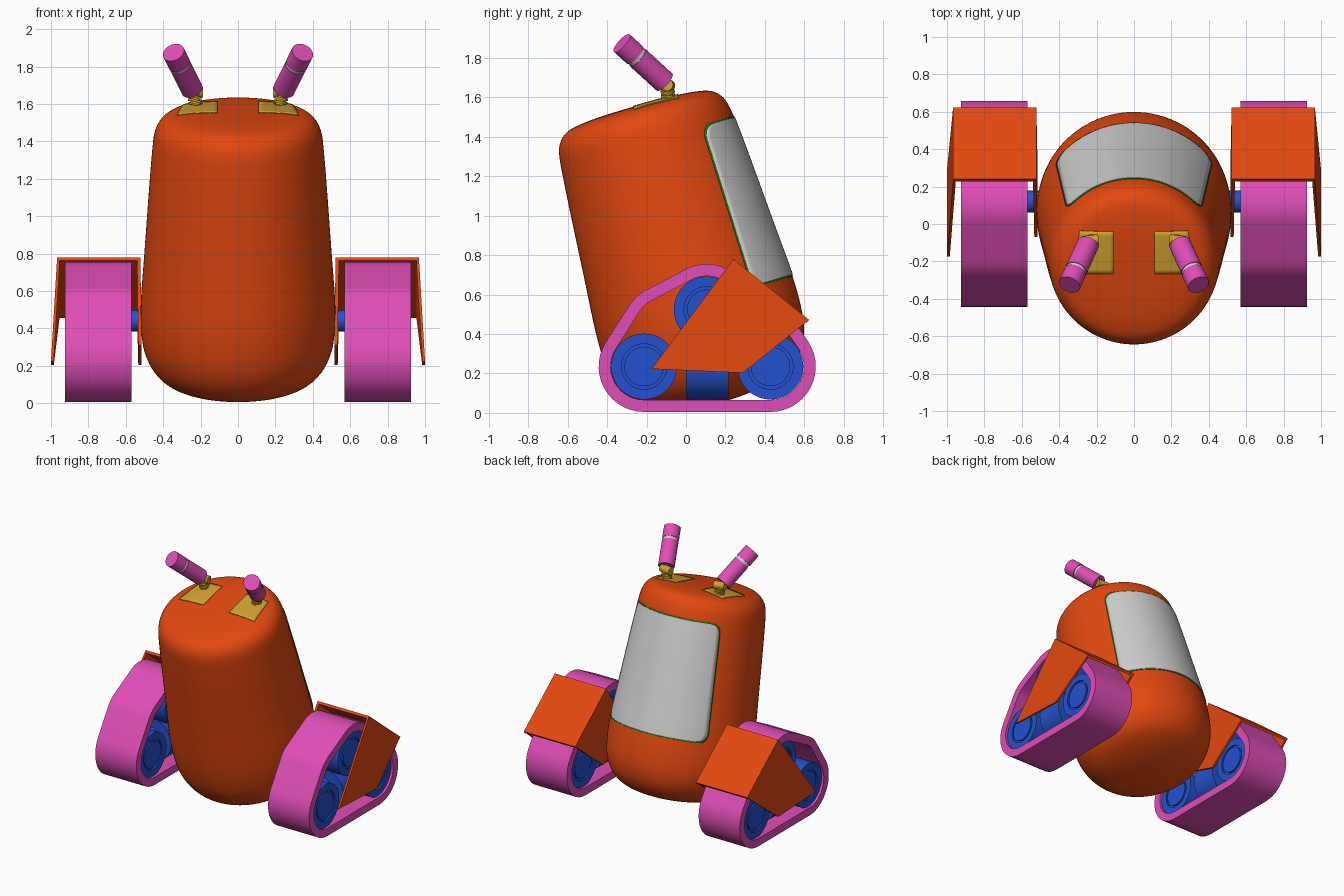
import bpy, bmesh, math
from mathutils import Matrix, Vector

cube = bpy.data.objects.get("Cube")
if cube:
    bpy.data.objects.remove(cube)


def material(name, rgb):
    m = bpy.data.materials.new(name)
    m.use_nodes = True
    m.diffuse_color = (*rgb, 1)
    m.node_tree.nodes["Principled BSDF"].inputs["Base Color"].default_value = (*rgb, 1)
    return m


ORANGE = material("orange", (0.76, 0.065, 0.005))
PINK = material("pink", (0.74, 0.075, 0.47))
BLUE = material("blue", (0.018, 0.085, 0.62))
YELLOW = material("yellow", (0.62, 0.36, 0.03))
GREY = material("light grey", (0.62, 0.62, 0.62))
GREEN = material("green", (0.01, 0.2, 0.01))


def finish(name, bm, mat, matrix=None, mirror=False, smooth=True, solid=0):
    """Turn a bmesh into a named, coloured object."""
    bmesh.ops.remove_doubles(bm, verts=bm.verts, dist=1e-5)
    bmesh.ops.recalc_face_normals(bm, faces=bm.faces)
    if matrix:
        bm.transform(matrix)
    mesh = bpy.data.meshes.new(name)
    bm.to_mesh(mesh)
    bm.free()
    mesh.materials.append(mat)
    if smooth:
        mesh.shade_smooth()
        mesh.set_sharp_from_angle(angle=math.radians(35))
    ob = bpy.data.objects.new(name, mesh)
    bpy.context.collection.objects.link(ob)
    if solid:
        mod = ob.modifiers.new("thickness", "SOLIDIFY")
        mod.thickness, mod.offset = solid, 0
    if mirror:
        ob.modifiers.new("mirror", "MIRROR")
    return ob


def grid(rows, wrap_cols=False, wrap_rows=False):
    """Quads through equally long rows of points."""
    bm = bmesh.new()
    vs = [[bm.verts.new(p) for p in row] for row in rows]
    nr, nc = len(vs), len(vs[0])
    for i in range(nr if wrap_rows else nr - 1):
        for j in range(nc if wrap_cols else nc - 1):
            k, l = (i + 1) % nr, (j + 1) % nc
            bm.faces.new((vs[i][j], vs[i][l], vs[k][l], vs[k][j]))
    return bm


def lathe(name, profile, mat, matrix, seg=48, mirror=False):
    """Revolve (radius, height) points around local z."""
    turn = [2 * math.pi * j / seg for j in range(seg)]
    rows = [[(r * math.cos(a), r * math.sin(a), h) for a in turn] for r, h in profile]
    return finish(name, grid(rows, wrap_cols=True), mat, matrix, mirror)


def along(a, b):
    """Matrix with its origin at a and z pointing to b."""
    a, b = Vector(a), Vector(b)
    return Matrix.Translation(a) @ (b - a).to_track_quat("Z", "Y").to_matrix().to_4x4()


def rod(name, a, b, r, mat, seg=32):
    length = (Vector(b) - Vector(a)).length
    return lathe(name, [(0, 0), (r, 0), (r, length), (0, length)], mat, along(a, b), seg, True)


# Body: a leaning, softly tapered barrel
BODY = Matrix.Translation((0, -0.24, 1.53)) @ Matrix.Rotation(math.radians(16), 4, "X")
KEYS = [(0, .03), (.18, .027), (.3, .017), (.38, -.002), (.425, -.042), (.448, -.1),
        (.46, -.2), (.477, -.42), (.5, -.75), (.519, -1.02), (.518, -1.18), (.5, -1.3),
        (.452, -1.4), (.375, -1.47), (.26, -1.51), (.12, -1.53), (0, -1.535)]


def smooth_curve(keys, steps=4):
    pts = [Vector(k) for k in keys]
    out = []
    for i in range(len(pts) - 1):
        p0, p1, p2, p3 = (pts[max(0, min(len(pts) - 1, i + d))] for d in (-1, 0, 1, 2))
        for n in range(steps):
            t = n / steps
            out.append(p1 + t / 2 * ((p2 - p0) + t * (2 * p0 - 5 * p1 + 4 * p2 - p3
                       + t * (3 * p1 - p0 - 3 * p2 + p3))))
    return out + [pts[-1]]


PROFILE = smooth_curve(KEYS)
lathe("body", PROFILE, ORANGE, BODY, 96)


def profile_at(value, axis):
    """Other coordinate of the body profile where the given one is reached."""
    for p, q in zip(PROFILE, PROFILE[1:]):
        if min(p[axis], q[axis]) <= value <= max(p[axis], q[axis]) and p[axis] != q[axis]:
            return p[1 - axis] + (q[1 - axis] - p[1 - axis]) * (value - p[axis]) / (q[axis] - p[axis])
    return 0


# Back panel with a thin rim, following the body surface
def back_panel(name, mat, grow, lift):
    top, bottom, corner, n = -0.165 + grow, -1.01 - grow, 0.07, 32
    rows = []
    for i in range(n + 1):
        f = (1 - math.cos(math.pi * i / n)) / 2
        s = top + (bottom - top) * f
        r = profile_at(s, 1)
        t = max(0, 1 - min(top - s, s - bottom) / corner)
        half = math.radians(50.5 + 2.5 * f) + (grow - corner * (1 - math.sqrt(max(0, 1 - t * t)))) / r
        angles = [half * (2 * j / n - 1) for j in range(n + 1)]
        rows.append([((r + lift) * math.sin(a), (r + lift) * math.cos(a), s) for a in angles])
    finish(name, grid(rows), mat, BODY, solid=0.004)


back_panel("panel_rim", GREEN, 0.009, 0.001)
back_panel("back_panel", GREY, 0, 0.003)

# Eye plates lying on the top of the body
n = 10
rows = []
for i in range(n + 1):
    v = 0.215 - 0.235 * i / n
    outer = 0.29 + 0.035 * i / n
    xs = [0.11 + (outer - 0.11) * j / n for j in range(n + 1)]
    rows.append([(x, v, profile_at(math.hypot(x, v), 0) + 0.003) for x in xs])
finish("eye_plate", grid(rows), YELLOW, BODY, mirror=True, solid=0.005)

# Eye stalks: ribbed neck, joint and a two-part barrel
base, neck, tip = (0.222, -0.09, 1.585), (0.24, -0.095, 1.665), (0.345, -0.325, 1.875)
ribs = [(0, 0)]
for i in range(4):
    ribs += [(0.036, 0.02 * i), (0.036, 0.02 * i + 0.012), (0.026, 0.02 * i + 0.012), (0.026, 0.02 * i + 0.02)]
lathe("eye_neck", ribs + [(0, 0.08)], YELLOW, along(base, neck), 20, True)
rod("eye_joint", (0.19, -0.085, 1.66), (0.275, -0.095, 1.665), 0.03, YELLOW, 20)
eye = along(neck, tip)
length = (Vector(tip) - Vector(neck)).length
for name, mat, r, a, b in (("eye_barrel", PINK, 0.059, 0.02, 0.215),
                           ("eye_ring", GREY, 0.055, 0.215, 0.235),
                           ("eye_cap", PINK, 0.06, 0.235, length)):
    lathe(name, [(0, a), (r, a), (r, b), (0, b)], mat, eye, 32, True)

# Track belt: rounded triangle around the wheels
WHEELS = [(-0.213, 0.235), (0.428, 0.235), (0.105, 0.525)]
CENTRES = [WHEELS[0], WHEELS[1], (0.3, 0.42), WHEELS[2], (-0.095, 0.42)]
BELT_IN, BELT_OUT = 0.57, 0.925


def belt_outline(radius, steps=14):
    pts = []
    for i, c in enumerate(CENTRES):
        p, q = CENTRES[i - 1], CENTRES[(i + 1) % len(CENTRES)]
        a = math.atan2(p[0] - c[0], c[1] - p[1])
        b = math.atan2(c[0] - q[0], q[1] - c[1])
        sweep = (b - a) % (2 * math.pi)
        pts += [(c[0] + radius * math.cos(a + sweep * k / steps),
                 c[1] + radius * math.sin(a + sweep * k / steps)) for k in range(steps + 1)]
    return pts


rows = [[(x, y, z) for y, z in belt_outline(r)] for x, r in
        ((BELT_IN, 0.169), (BELT_IN, 0.23), (BELT_OUT, 0.23), (BELT_OUT, 0.169))]
finish("track_belt", grid(rows, wrap_cols=True, wrap_rows=True), PINK, mirror=True)

# Wheels with a grooved hub on both faces
half = [(0, 0.16), (0.1, 0.16), (0.1, 0.148), (0.115, 0.148), (0.115, 0.16), (0.167, 0.16)]
wheel = half + [(r, -h) for r, h in reversed(half)]
MID = (BELT_IN + BELT_OUT) / 2
for name, (y, z) in zip(("front_wheel", "rear_wheel", "top_wheel"), WHEELS):
    lathe(name, wheel, BLUE, along((MID, y, z), (1, y, z)), 48, True)
    rod(name + "_strut", (MID, 0.11, 0.3), (MID, y, z), 0.05, BLUE)
rod("track_motor", (MID, 0, 0.235), (MID, 0.215, 0.235), 0.167, BLUE, 48)
rod("axle", (0.4, 0.12, 0.44), (MID, 0.12, 0.44), 0.058, BLUE)


# Fenders: a sloping top plate between two side plates
def plate(name, outline, thickness):
    bm = bmesh.new()
    near = [bm.verts.new(p) for p in outline]
    far = [bm.verts.new((p[0] + thickness[0], p[1] + thickness[1], p[2] + thickness[2])) for p in outline]
    bm.faces.new(near)
    bm.faces.new(far[::-1])
    for i in range(len(near)):
        j = (i + 1) % len(near)
        bm.faces.new((near[i], far[i], far[j], near[j]))
    finish(name, bm, ORANGE, mirror=True, smooth=False)


plate("fender_outer_side", [(0.952, 0.24, 0.78), (0.952, 0.624, 0.472),
                            (0.985, 0.289, 0.203), (0.985, -0.175, 0.223)], (0.015, 0, 0))
plate("fender_inner_side", [(0.522, 0.24, 0.78), (0.522, 0.624, 0.472),
                            (0.515, 0.289, 0.203), (0.515, -0.07, 0.31)], (0.018, 0, 0))
plate("fender_top", [(0.522, 0.24, 0.78), (0.967, 0.24, 0.78),
                     (0.967, 0.624, 0.472), (0.522, 0.624, 0.472)], (0, -0.012, -0.016))
